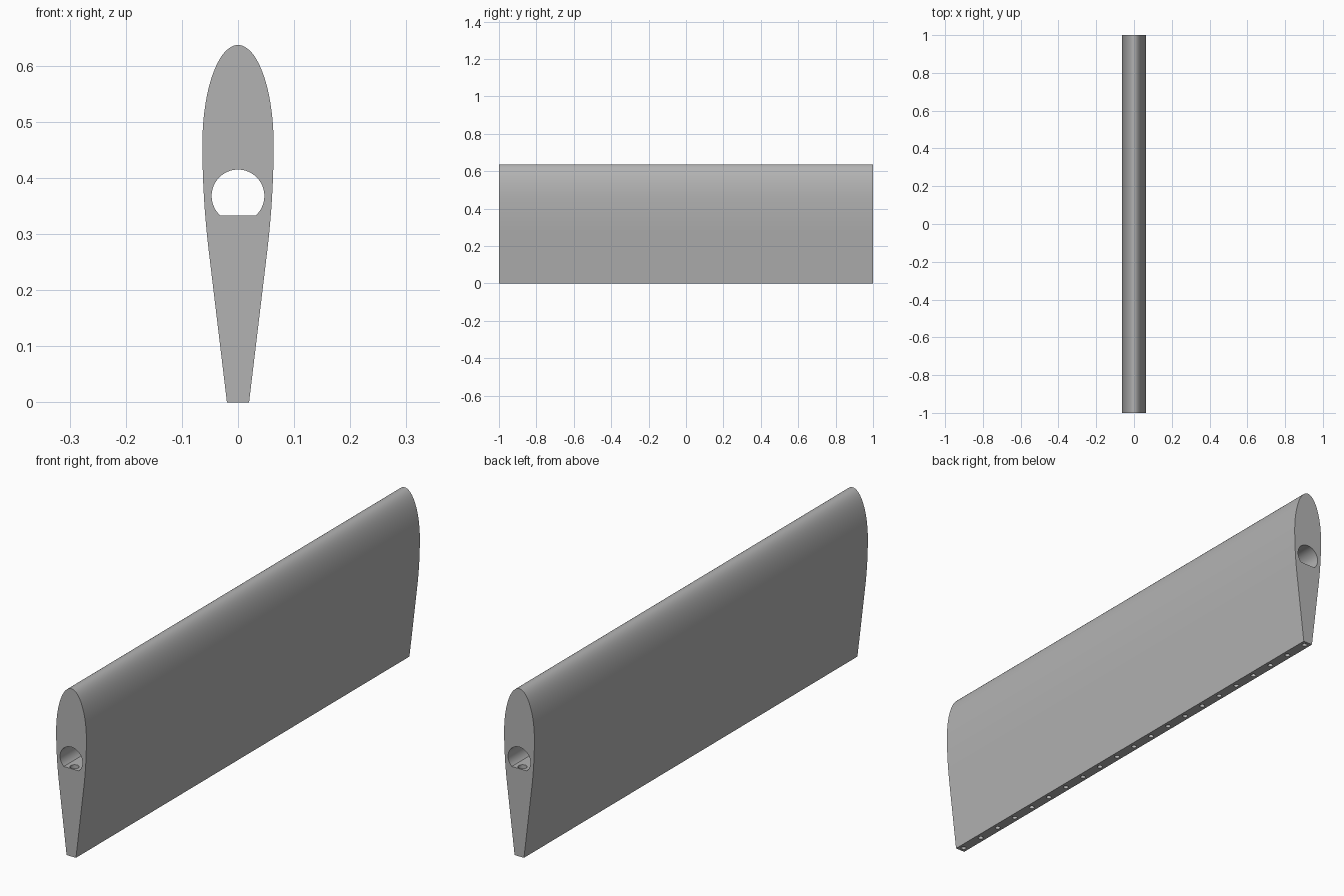
import bpy, bmesh, math
from mathutils import Matrix, Vector

cube = bpy.data.objects.get("Cube")
if cube:
    bpy.data.objects.remove(cube, do_unlink=True)

LENGTH, HEIGHT, WIDEST, HALF = 2.0, 0.637, 0.46, 0.0635
BORE_Z, BORE_R, FLAT_Z = 0.368, 0.047, 0.333

grey = bpy.data.materials.new("plain grey")
grey.use_nodes = True
colour = (0.45, 0.45, 0.45, 1)
grey.diffuse_color = colour
grey.node_tree.nodes["Principled BSDF"].inputs["Base Color"].default_value = colour


def make_object(name, bm):
    bmesh.ops.recalc_face_normals(bm, faces=bm.faces)
    mesh = bpy.data.meshes.new(name)
    bm.to_mesh(mesh)
    bm.free()
    mesh.materials.append(grey)
    obj = bpy.data.objects.new(name, mesh)
    bpy.context.collection.objects.link(obj)
    return obj


def prism(name, outline, length):
    """Extrude an x-z outline along y, centred on the origin."""
    bm = bmesh.new()
    face = bm.faces.new([bm.verts.new((x, -length / 2, z)) for x, z in outline])
    end = bmesh.ops.extrude_face_region(bm, geom=[face])["geom"]
    bmesh.ops.translate(bm, vec=Vector((0, length, 0)),
                        verts=[v for v in end if isinstance(v, bmesh.types.BMVert)])
    return make_object(name, bm)


def cut(target, cutter):
    mod = target.modifiers.new(cutter.name, 'BOOLEAN')
    mod.operation, mod.solver, mod.object = 'DIFFERENCE', 'EXACT', cutter
    bpy.context.view_layer.objects.active = target
    bpy.ops.object.modifier_apply(modifier=mod.name)
    bpy.data.objects.remove(cutter, do_unlink=True)


# Foil section: tapered tail, curved shoulder, elliptical nose
def tail_width(z):
    d, bend, slope = WIDEST - z, 0.19, 0.12
    if d < bend:
        return HALF - slope * d * d / (2 * bend)
    return HALF - slope * bend / 2 - slope * (d - bend)


side = [(tail_width(z), z) for z in [0] + [0.27 + 0.19 * i / 10 for i in range(10)]]
side += [(HALF * math.cos(a), WIDEST + (HEIGHT - WIDEST) * math.sin(a))
         for a in [math.pi / 2 * i / 24 for i in range(24)]]
outline = side + [(0, HEIGHT)] + [(-x, z) for x, z in reversed(side)]
blade = prism("foil_blade", outline, LENGTH)

# Lengthwise bore with a flat floor
start = math.asin((FLAT_Z - BORE_Z) / BORE_R)
sweep = math.pi - 2 * start
bore = [(BORE_R * math.cos(start + sweep * i / 48), BORE_Z + BORE_R * math.sin(start + sweep * i / 48))
        for i in range(49)]
cut(blade, prism("bore_cutter", bore, LENGTH + 0.2))


# Row of screw holes from the tail edge up to the bore, widened at the top
def hole_row(name, radius, bottom, top):
    bm = bmesh.new()
    for i in range(21):
        place = Matrix.Translation((0, -0.98 + 0.098 * i, (bottom + top) / 2))
        bmesh.ops.create_cone(bm, cap_ends=True, segments=24, radius1=radius,
                              radius2=radius, depth=top - bottom, matrix=place)
    return make_object(name, bm)


cut(blade, hole_row("screw_hole_cutter", 0.0095, -0.05, 0.36))
cut(blade, hole_row("counterbore_cutter", 0.016, 0.15, 0.36))

bpy.ops.object.select_all(action='DESELECT')
blade.select_set(True)
bpy.context.view_layer.objects.active = blade
bpy.ops.object.shade_smooth_by_angle(angle=math.radians(30))
